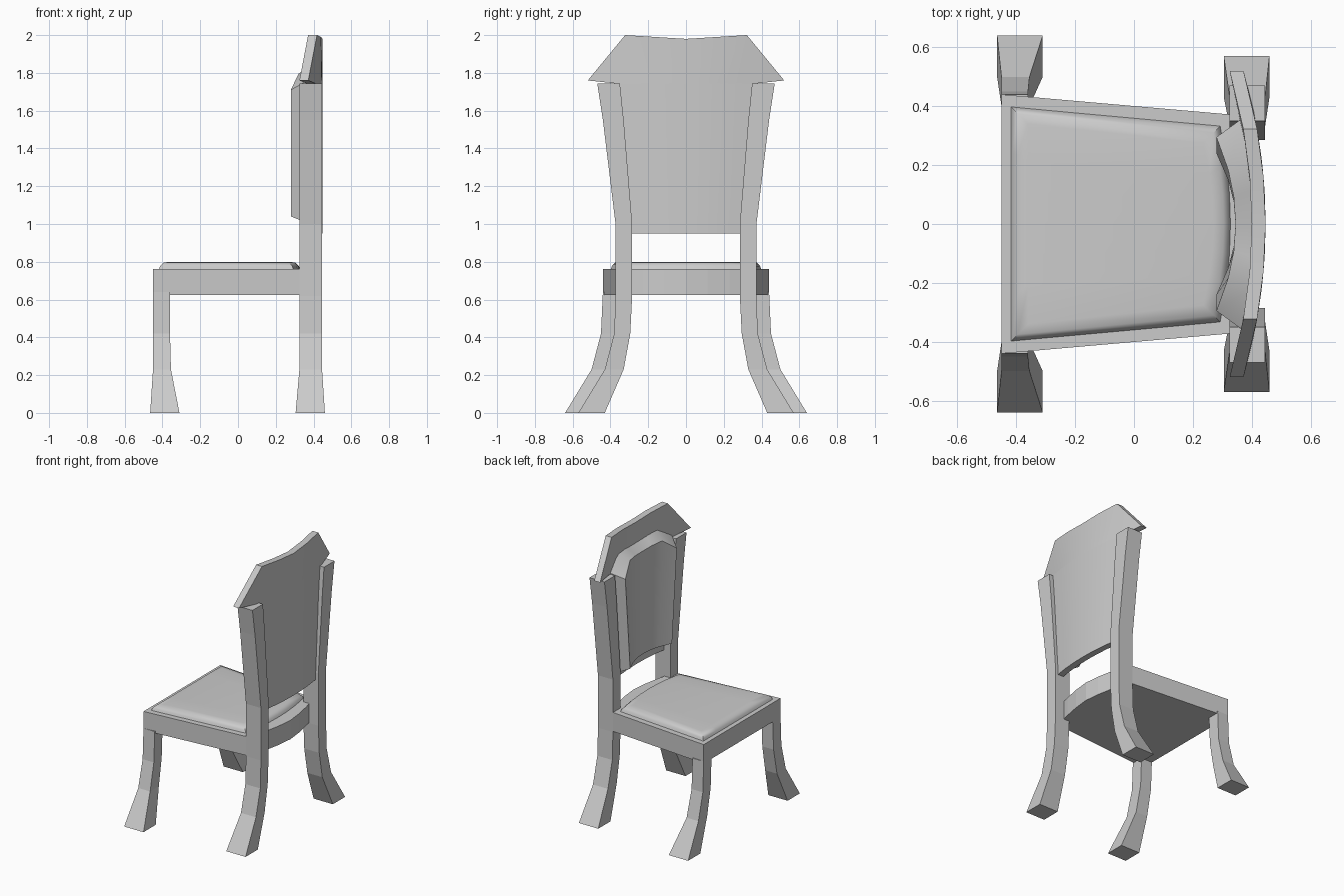
import bpy, bmesh, math

if "Cube" in bpy.data.objects:
    bpy.data.objects.remove(bpy.data.objects["Cube"])

mat = bpy.data.materials.new("plain grey")
mat.diffuse_color = (0.6, 0.6, 0.6, 1)
mat.use_nodes = True
mat.node_tree.nodes["Principled BSDF"].inputs["Base Color"].default_value = mat.diffuse_color
U = [-1, -0.62, -0.31, 0, 0.31, 0.62, 1]


def finish(name, bm, smooth=None, mirror=False):
    bmesh.ops.recalc_face_normals(bm, faces=bm.faces)
    me = bpy.data.meshes.new(name)
    bm.to_mesh(me)
    bm.free()
    me.materials.append(mat)
    ob = bpy.data.objects.new(name, me)
    bpy.context.collection.objects.link(ob)
    if mirror:
        m = ob.modifiers.new("mirror", 'MIRROR')
        m.use_axis = (False, True, False)
        m.use_clip = False
    if smooth:
        bpy.ops.object.select_all(action='DESELECT')
        ob.select_set(True)
        bpy.context.view_layer.objects.active = ob
        bpy.ops.object.shade_smooth_by_angle(angle=math.radians(smooth))
    return ob


def slab(name, layers, smooth=None, mirror=False):
    """Loft of strips: each layer is a pair of matching edges (near, far)."""
    bm = bmesh.new()
    rings = [[bm.verts.new(p) for p in a + b[::-1]] for a, b in layers]
    n = len(rings[0])
    for r, s in zip(rings, rings[1:]):
        for i in range(n):
            j = (i + 1) % n
            bm.faces.new((r[i], r[j], s[j], s[i]))
    for r in (rings[0], rings[-1]):
        for i in range(n // 2 - 1):
            bm.faces.new((r[i], r[i + 1], r[n - 2 - i], r[n - 1 - i]))
    return finish(name, bm, smooth, mirror)


def leg(name, sections):
    """Loft of rectangles (z, x0, x1, y0, y1), mirrored to both sides."""
    slab(name, [([(x0, y0, z), (x1, y0, z)], [(x0, y1, z), (x1, y1, z)])
                for z, x0, x1, y0, y1 in sections], mirror=True)


# Legs, the back pair rising into the posts
leg("front_leg", [(0, -.465, -.31, .50, .64), (.23, -.45, -.355, .40, .50),
                  (.42, -.45, -.36, .36, .45), (.64, -.45, -.36, .35, .44)])
leg("back_leg_and_post", [
    (0, .305, .46, .43, .57), (.23, .325, .445, .33, .43),
    (.42, .325, .445, .295, .38), (.62, .325, .445, .285, .373),
    (1.0, .325, .445, .285, .373), (1.55, .325, .445, .33, .44),
    (1.745, .325, .445, .35, .47)])


# Seat frame with a bowed back rail
def frame_layer(z):
    return ([(-.45, .44 * u, z) for u in U],
            [(.35 + .07 * (1 - abs(u) ** 1.5), .37 * u, z) for u in U])


slab("seat_frame", [frame_layer(.625), frame_layer(.762)])


# Seat cushion with a soft edge
def cushion_layer(inset, z):
    return ([(-.42 + inset, (.40 - inset) * u, z) for u in U],
            [(.295 + .035 * (1 - u * u) - inset, (.335 - inset) * u, z) for u in U])


slab("seat_cushion", [cushion_layer(0, .755), cushion_layer(.008, .778),
                      cushion_layer(.025, .795), cushion_layer(.06, .80)], 40)


# Curved back panel and the crest above it
def bow(y):
    return .40 - .277 * y * y


def curved(pts, depth):
    return [(bow(y) + depth, y, z) for y, z in pts]


low = [(.31 * u, .95) for u in U]
mid = [(.38 * u, 1.745) for u in U]
top_z = [1.76, 2.0, 1.99, 1.98, 1.99, 2.0, 1.76]
top = [(.52 * u, z) for u, z in zip(U, top_z)]
slab("back_panel", [(curved(low, d), curved(mid, d)) for d in (0, .047)], 30)
slab("crest", [(curved(mid, d), curved(top, d)) for d in (0, .047)], 30)

# Padded front of the back, raised from the panel
rise = [0, .085, .08, .075, .08, .085, 0]
outer = (curved([(.30 * u, 1.0) for u in U], .005),
         curved([(.36 * u, 1.76 + r) for u, r in zip(U, rise)], .005))


def pad_front(u):
    return .345 - .065 * u * u


inner = ([(pad_front(u), .24 * u, 1.04) for u in U],
         [(pad_front(u), .295 * u, 1.71 + r) for u, r in zip(U, rise)])
slab("back_cushion", [outer, inner], 30)
